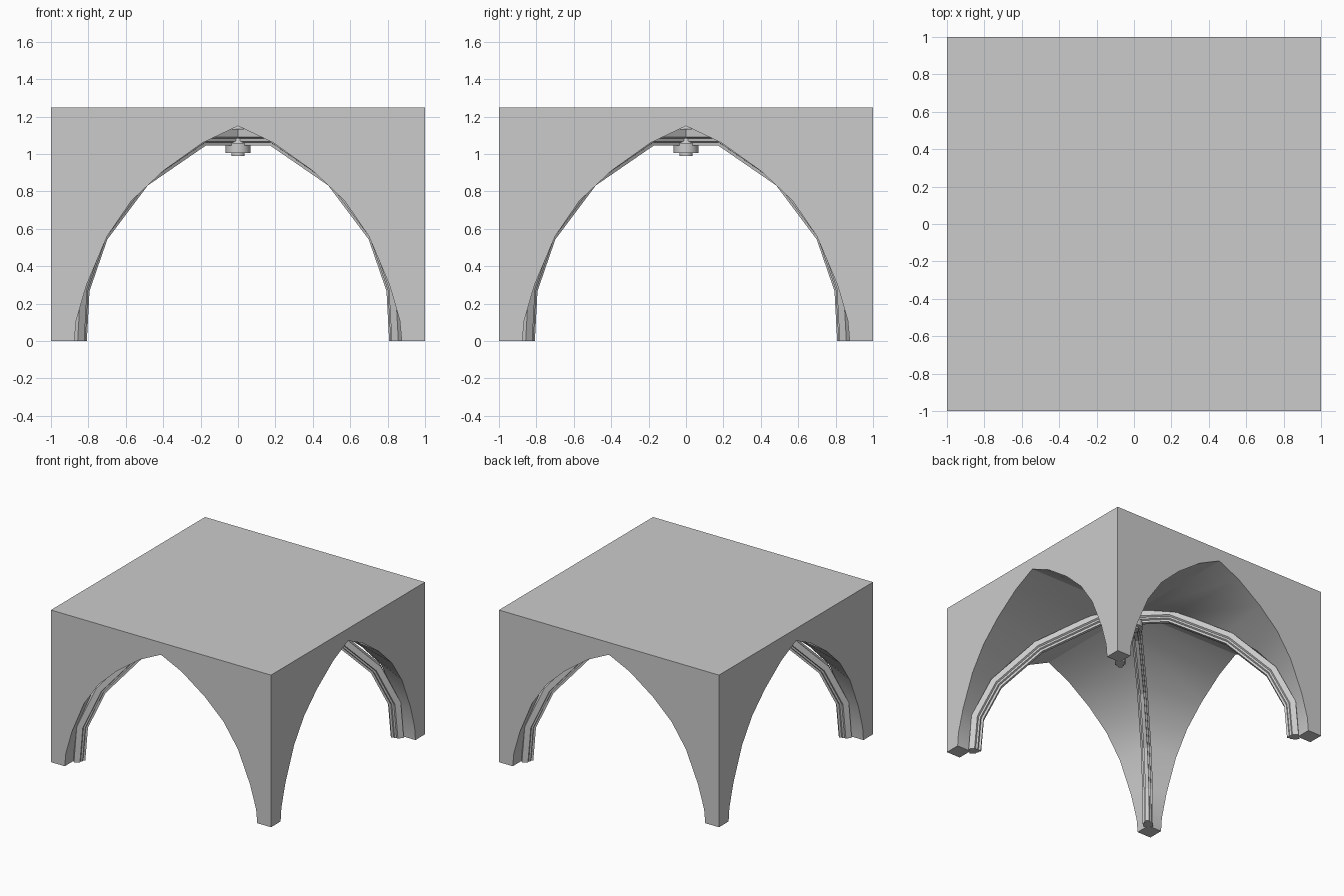
import bpy, bmesh, math
from mathutils import Vector, Matrix

cube = bpy.data.objects.get("Cube")
if cube:
    bpy.data.objects.remove(cube)

stone = bpy.data.materials.new("grey_stone")
stone.use_nodes = True
GREY = (0.6, 0.6, 0.6, 1)
stone.diffuse_color = GREY
stone.node_tree.nodes["Principled BSDF"].inputs["Base Color"].default_value = GREY

TOP = 1.25
# Half outlines (offset, height) from foot to crown
ARCH = [(.875, 0), (.865, .11), (.81, .30), (.70, .56), (.57, .75), (.40, .91), (.19, 1.06), (0, 1.15)]
GROIN = [(.875, 0), (.87, .11), (.85, .31), (.765, .60), (.66, .76), (.49, .94), (.21, 1.11), (0, 1.15)]
RIB = [(.85, 0), (.835, .28), (.735, .57), (.51, .87), (.19, 1.09)]
# Moulded rib section: (across, outward)
SECTION = [(-.035, .045), (-.04, .0), (-.027, -.008), (-.027, -.022), (-.014, -.028), (-.014, -.045)]
SECTION += [(-a, d) for a, d in reversed(SECTION)]


def finish(name, bm, angle=30):
    bmesh.ops.remove_doubles(bm, verts=bm.verts, dist=1e-4)
    bmesh.ops.recalc_face_normals(bm, faces=bm.faces)
    mesh = bpy.data.meshes.new(name)
    bm.to_mesh(mesh)
    bm.free()
    mesh.materials.append(stone)
    obj = bpy.data.objects.new(name, mesh)
    bpy.context.collection.objects.link(obj)
    bpy.ops.object.select_all(action='DESELECT')
    obj.select_set(True)
    bpy.context.view_layer.objects.active = obj
    bpy.ops.object.shade_smooth_by_angle(angle=math.radians(angle))
    return obj


def mirrored(half):
    return half + [(-a, z) for a, z in reversed(half) if a > 0]


# Vault block: four identical sides, each with a web lofted from face arch to groins
bm = bmesh.new()
for k in range(4):
    turn = Matrix.Rotation(k * math.pi / 2, 3, 'Z')

    def face(*points):
        bm.faces.new([bm.verts.new(turn @ Vector(p)) for p in points])

    arch = [(a, -1, z) for a, z in mirrored(ARCH)]
    groin = [(g, -abs(g), z) for g, z in mirrored(GROIN)]
    face((-1, -1, 0), (-1, -1, TOP), (1, -1, TOP), (1, -1, 0), *arch)
    for i in range(len(arch) - 1):
        face(arch[i], arch[i + 1], groin[i + 1], groin[i])
    f = ARCH[0][0]
    face((f, -f, 0), (1, -f, 0), (1, -1, 0), (f, -1, 0))
    face((0, 0, TOP), (1, -1, TOP), (-1, -1, TOP))
bmesh.ops.remove_doubles(bm, verts=bm.verts, dist=1e-4)
bmesh.ops.dissolve_verts(bm, verts=[v for v in bm.verts if v.co.z > 1.2 and v.co.xy.length < .1])
finish("vault_block", bm)


# Diagonal ribs: the moulded section swept along the arched path
def rib(name, angle):
    bm = bmesh.new()
    path = [Vector((a * math.sqrt(2), z)) for a, z in mirrored(RIB)]
    turn = Matrix.Rotation(angle, 3, 'Z')
    last = len(path) - 1
    rings = []
    for i, p in enumerate(path):
        before = (p - path[i - 1]).normalized() if i else Vector((0, 1))
        after = (path[i + 1] - p).normalized() if i < last else Vector((0, -1))
        tangent = (before + after).normalized()
        if i in (0, last):
            tangent = before if i == 0 else after
        out = Vector((tangent.y, -tangent.x)) / max(tangent.dot(after), .5)
        rings.append([bm.verts.new(turn @ Vector((p.x + out.x * d, a, p.y + out.y * d)))
                      for a, d in SECTION])
    n = len(SECTION)
    for r, s in zip(rings, rings[1:]):
        for j in range(n):
            bm.faces.new((r[j], r[(j + 1) % n], s[(j + 1) % n], s[j]))
    bm.faces.new(rings[0])
    bm.faces.new(rings[-1])
    finish(name, bm, 15)


rib("diagonal_rib_a", math.pi / 4)
rib("diagonal_rib_b", -math.pi / 4)


# Central boss where the ribs meet: (lower radius, upper radius, bottom, top)
bm = bmesh.new()
for low, high, bottom, top in [(.036, .036, .99, 1.01), (.066, .066, 1.005, 1.06), (.055, .03, 1.06, 1.15)]:
    bmesh.ops.create_cone(bm, cap_ends=True, segments=16, radius1=low, radius2=high, depth=top - bottom,
                          matrix=Matrix.Translation((0, 0, (bottom + top) / 2)))
finish("ceiling_boss", bm)
